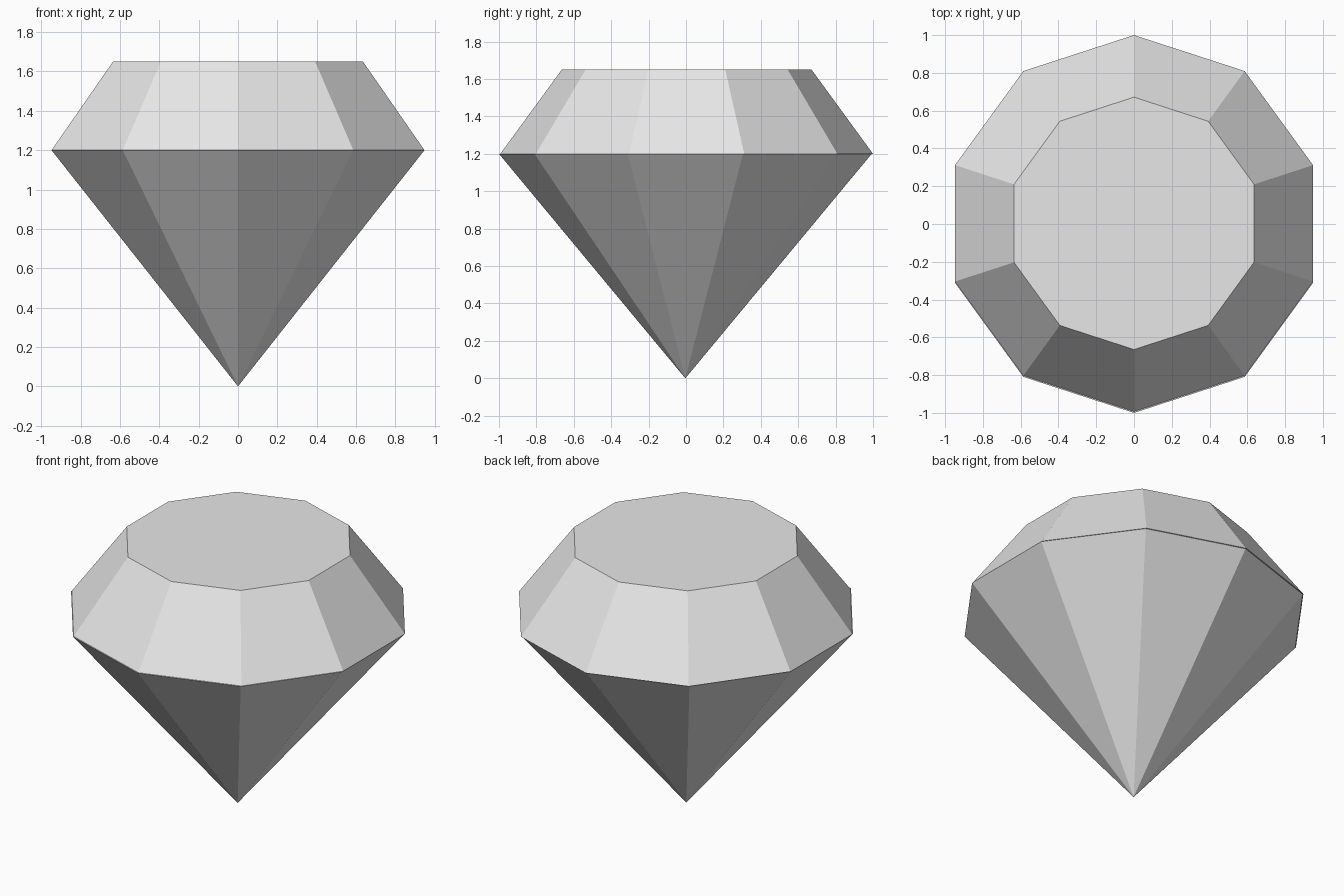
import bpy
import math

# Remove the default cube
cube = bpy.data.objects.get("Cube")
if cube:
    bpy.data.objects.remove(cube, do_unlink=True)

SIDES = 10
RADIUS = 0.9965
TABLE_RADIUS = 0.668
GIRDLE_Z = 1.2
TOP_Z = 1.65
SHIFT = 0.0035   # tiny offset between the two halves

# Single grey material
grey = bpy.data.materials.new("light_grey")
grey.use_nodes = True
colour = (0.8, 0.8, 0.8, 1)
grey.diffuse_color = colour
grey.node_tree.nodes["Principled BSDF"].inputs["Base Color"].default_value = colour


def faceted_cone(name, r_bottom, r_top, z_bottom, z_top, y):
    """Flat-shaded ten-sided cone with a corner pointing along y."""
    bpy.ops.mesh.primitive_cone_add(
        vertices=SIDES, radius1=r_bottom, radius2=r_top,
        depth=z_top - z_bottom, end_fill_type='NGON',
        location=(0, y, (z_bottom + z_top) / 2))
    obj = bpy.context.object
    obj.name = name
    # Put a corner exactly on the y axis
    corner = max((v.co for v in obj.data.vertices), key=lambda c: c.xy.length)
    turn = math.pi / 2 - math.atan2(corner.y, corner.x)
    obj.rotation_euler.z = turn
    bpy.ops.object.transform_apply(location=False, rotation=True, scale=False)
    bpy.ops.object.shade_flat()
    obj.data.materials.append(grey)
    return obj


# Upper facets with flat table, and lower facets down to the point
faceted_cone("crown", RADIUS, TABLE_RADIUS, GIRDLE_Z, TOP_Z, SHIFT)
faceted_cone("pavilion", 0, RADIUS, 0, GIRDLE_Z, -SHIFT)
